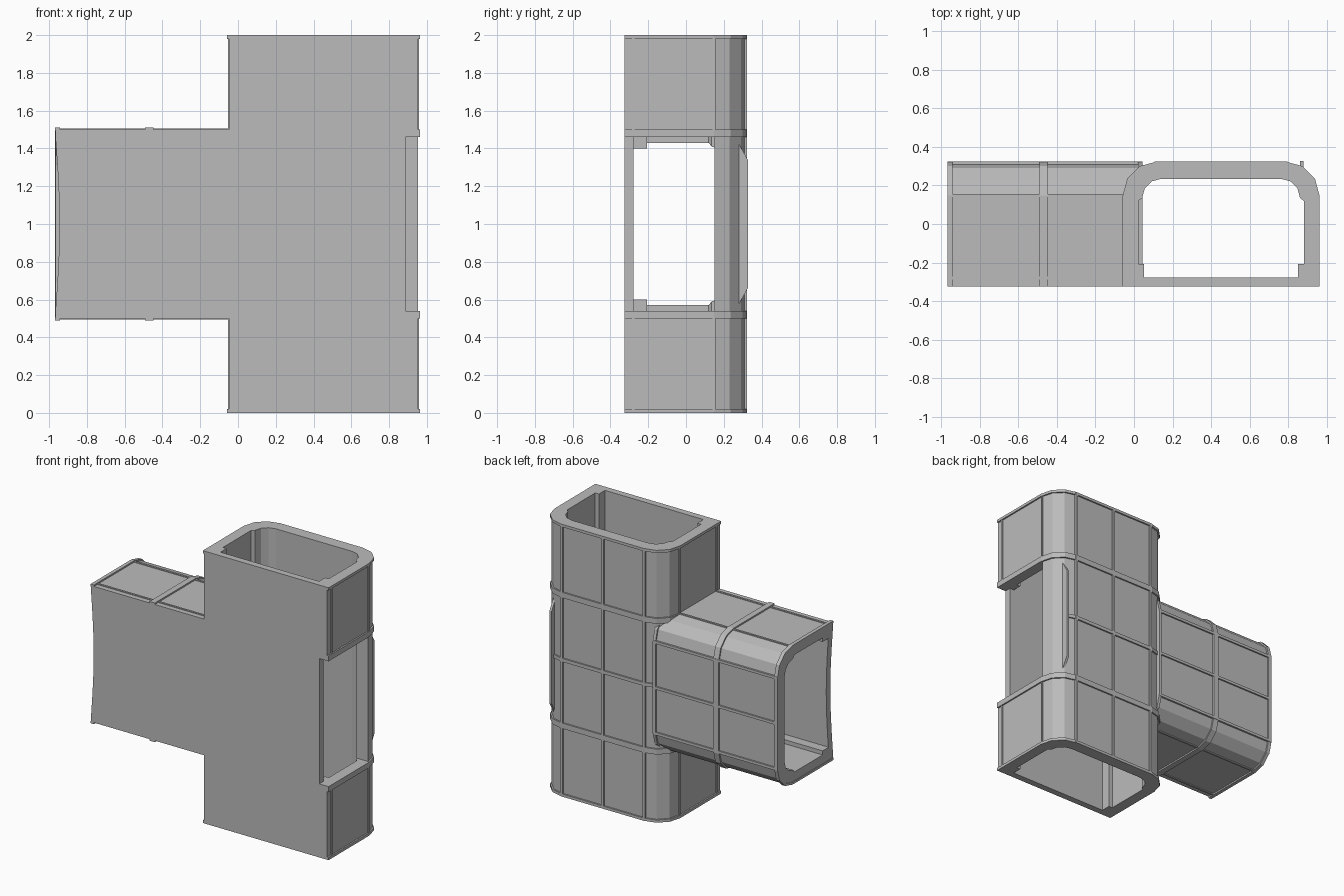
import bpy, bmesh, math

if "Cube" in bpy.data.objects:
    bpy.data.objects.remove(bpy.data.objects["Cube"])

grey = bpy.data.materials.new("grey plastic")
grey.diffuse_color = (0.5, 0.5, 0.5, 1)
grey.use_nodes = True
grey.node_tree.nodes["Principled BSDF"].inputs["Base Color"].default_value = grey.diffuse_color
XC = 0.4525   # centre line of the upright duct


def upright(u, y, w):
    return (XC + u, y, w)


def sideways(u, y, w):
    return (w, y, 1 + u)


def finish(name, bm):
    bmesh.ops.recalc_face_normals(bm, faces=bm.faces)
    me = bpy.data.meshes.new(name)
    bm.to_mesh(me)
    bm.free()
    me.materials.append(grey)
    ob = bpy.data.objects.new(name, me)
    bpy.context.collection.objects.link(ob)
    return ob


def prism(name, pts, w0, w1, frame):
    bm = bmesh.new()
    a = [bm.verts.new(frame(u, y, w0)) for u, y in pts]
    b = [bm.verts.new(frame(u, y, w1)) for u, y in pts]
    bm.faces.new(a)
    bm.faces.new(b[::-1])
    n = len(pts)
    for i in range(n):
        bm.faces.new((a[i], b[i], b[(i + 1) % n], a[(i + 1) % n]))
    return finish(name, bm)


def box(name, x0, x1, y0, y1, z0, z1):
    return prism(name, [(x0, y0), (x1, y0), (x1, y1), (x0, y1)], z0, z1,
                 lambda u, y, w: (u, y, w))


def mirrored(half):
    return half + [(-u, y) for u, y in reversed(half)]


def outline(g=0.0, front=-0.325):
    """Outer section: square front, back corners rounded in three facets."""
    r = 0.165 + g
    half = [(-0.5 - g, front)]
    for i in range(4):
        t = math.radians(30 * i)
        half.append((-0.335 - r * math.cos(t), 0.148 + r * math.sin(t)))
    return mirrored(half)


def bore():
    """Inner section: front corner blocks, recessed sides, rounded back."""
    half = [(-0.4, -0.277), (-0.4, -0.207), (-0.43, -0.207), (-0.43, 0.12), (-0.41, 0.135)]
    for i in range(1, 4):
        t = math.radians(30 * i)
        half.append((-0.31 - 0.1 * math.cos(t), 0.135 + 0.1 * math.sin(t)))
    return mirrored(half)


def band(name, w0, w1, frame, part=slice(None)):
    """Raised strip wrapped round the sides and back."""
    out, inn = outline(0.011)[part], outline(-0.006)[part]
    return prism(name, out + inn[::-1], w0, w1, frame)


def boolean(ob, cutter, op):
    m = ob.modifiers.new(op, 'BOOLEAN')
    m.operation, m.solver, m.object = op, 'EXACT', cutter
    bpy.context.view_layer.objects.active = ob
    bpy.ops.object.modifier_apply(modifier=m.name)
    bpy.data.objects.remove(cutter, do_unlink=True)


# Hollow tee body
body = prism("duct_body", outline(), 0, 2, upright)
boolean(body, prism("side_duct", outline(), -0.965, 0.04, sideways), 'UNION')
boolean(body, prism("upright_bore", bore(), -0.1, 2.1, upright), 'DIFFERENCE')
boolean(body, prism("side_bore", bore(), -1.1, 0.4, sideways), 'DIFFERENCE')
# Right-hand opening
boolean(body, box("opening", 0.888, 1.2, -0.5, 0.15, 0.54, 1.46), 'DIFFERENCE')
boolean(body, box("opening_inside", 0.8, 1.2, -0.277, 0.15, 0.54, 1.46), 'DIFFERENCE')
# Shallow hollow in the free edge of the front plate
bow = [(-1.2, 0.56), (-0.965, 0.56)]
bow += [(-0.965 + 0.02 * math.sin(math.pi * i / 6), 0.56 + 0.88 * i / 6) for i in range(1, 6)]
bow += [(-0.965, 1.44), (-1.2, 1.44)]
boolean(body, prism("edge_hollow", bow, -0.5, -0.277, lambda u, y, w: (u, w, y)), 'DIFFERENCE')

# Rims and collars of the upright duct
for z0, z1 in ((0, 0.02), (0.5, 0.54), (1.46, 1.5), (1.98, 2)):
    band("upright_band", z0, z1, upright)
band("corner_band", 0.99, 1.015, upright, slice(3, 7))

# Rims of the side duct
for x0, x1 in ((-0.97, -0.943), (-0.492, -0.448), (0.022, 0.044)):
    band("side_duct_band", x0, x1, sideways)

# Lengthwise ribs on the back panels
for u in (-0.335, 0, 0.335):
    box("upright_back_rib", XC + u - 0.01, XC + u + 0.01, 0.308, 0.324, 0, 2)
    box("side_back_rib", -0.965, 0.04, 0.308, 0.324, 0.99 + u, 1.01 + u)

# Thin ribs along the front edges and corner starts of the sides
for y in (-0.28, 0.148):
    for s in (-1, 1):
        e = 1 + s * 0.5
        box("side_duct_rib", -0.965, -0.05, y - 0.007, y + 0.007, e - 0.006, e + 0.006)
        x = XC + s * 0.5
        for z0, z1 in ((0, 0.52), (1.48, 2)):
            box("upright_side_rib", x - 0.006, x + 0.006, y - 0.007, y + 0.007, z0, z1)

# Trim fin with angled ends on the right back corner
fin = [(-0.45, 0.25), (-0.44, 0.27), (-0.38, 0.305), (-0.34, 0.327), (0.34, 0.327),
       (0.38, 0.305), (0.44, 0.27), (0.45, 0.25)]
prism("corner_fin", fin, 0.862, 0.88, sideways)
